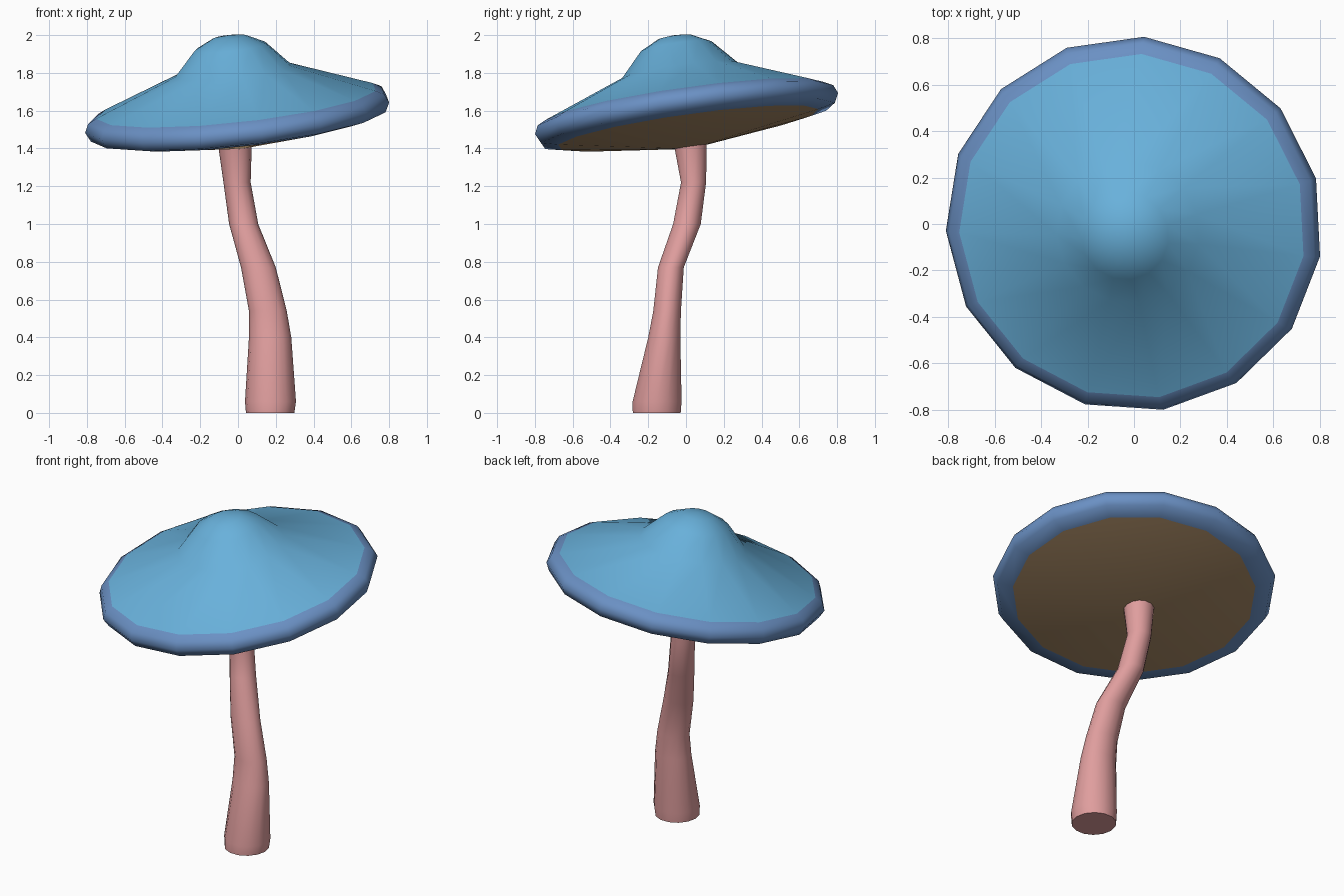
import bpy, math
from mathutils import Matrix, Vector

if "Cube" in bpy.data.objects:
    bpy.data.objects.remove(bpy.data.objects["Cube"], do_unlink=True)


def material(name, rgb):
    mat = bpy.data.materials.new(name)
    mat.use_nodes = True
    mat.diffuse_color = (*rgb, 1)
    mat.node_tree.nodes["Principled BSDF"].inputs["Base Color"].default_value = (*rgb, 1)
    return mat


def loft(name, rings, mat, tip=None, close_ends=False, angle=40):
    """Skin a list of rings, optionally ending in a single tip point."""
    n = len(rings[0])
    verts = [p for ring in rings for p in ring]
    faces = [(k * n + i, k * n + (i + 1) % n, (k + 1) * n + (i + 1) % n, (k + 1) * n + i)
             for k in range(len(rings) - 1) for i in range(n)]
    last = (len(rings) - 1) * n
    if tip is not None:
        faces += [(last + i, last + (i + 1) % n, len(verts)) for i in range(n)]
        verts.append(tip)
    if close_ends:
        faces += [tuple(reversed(range(n))), tuple(range(last, last + n))]
    mesh = bpy.data.meshes.new(name)
    mesh.from_pydata(verts, [], faces)
    mesh.materials.append(mat)
    obj = bpy.data.objects.new(name, mesh)
    bpy.context.collection.objects.link(obj)
    bpy.ops.object.select_all(action="DESELECT")
    obj.select_set(True)
    bpy.context.view_layer.objects.active = obj
    bpy.ops.object.shade_smooth_by_angle(angle=math.radians(angle))
    return obj


def ellipse(x, y, z, rx, ry, sides, start=0.0):
    turn = [start + math.tau * i / sides for i in range(sides)]
    return [Vector((x + rx * math.cos(a), y + ry * math.sin(a), z)) for a in turn]


# Cap parts share one tilted frame centred on the rim
normal = Vector((-0.109, -0.142, 1)).normalized()
tilt = Vector((0, 0, 1)).rotation_difference(normal).to_matrix().to_4x4()
cap_frame = Matrix.Translation((0, 0, 1.575)) @ tilt


def cap_part(name, profile, mat, tip=None):
    rings = [ellipse(0, 0, h, r, r, 15, math.radians(86.5)) for r, h in profile]
    obj = loft(name, rings, mat, None if tip is None else Vector((0, 0, tip)), angle=60)
    obj.matrix_world = cap_frame
    return obj


blue = material("cap blue", (0.14, 0.44, 0.71))
rim_blue = material("rim blue", (0.145, 0.28, 0.55))
brown = material("gill brown", (0.42, 0.27, 0.14))
pink = material("stem pink", (0.74, 0.34, 0.34))

# Cap: bell-shaped top, rounded rim, shallow cone underneath
cap_part("cap_top", [(0.75, 0.068), (0.31, 0.24), (0.19, 0.37), (0.09, 0.42)], blue, tip=0.432)
cap_part("cap_rim", [(0.70, -0.07), (0.79, -0.05), (0.815, 0), (0.795, 0.045), (0.75, 0.068)], rim_blue)
underside = cap_part("cap_underside", [(0.70, -0.07)], brown, tip=-0.18)
underside.data.flip_normals()

# Stem: bent, flaring at the foot and slightly under the cap (x, y, z, rx, ry)
stem = [(0.17, -0.155, 0, 0.128, 0.13), (0.172, -0.153, 0.06, 0.135, 0.133),
        (0.17, -0.115, 0.4, 0.112, 0.087), (0.158, -0.1, 0.54, 0.1, 0.075),
        (0.108, -0.08, 0.77, 0.092, 0.07), (0.03, 0.005, 1.0, 0.077, 0.075),
        (-0.005, 0.04, 1.22, 0.072, 0.068), (-0.017, 0.022, 1.43, 0.09, 0.09)]
loft("stem", [ellipse(*s, 14) for s in stem], pink, close_ends=True)
